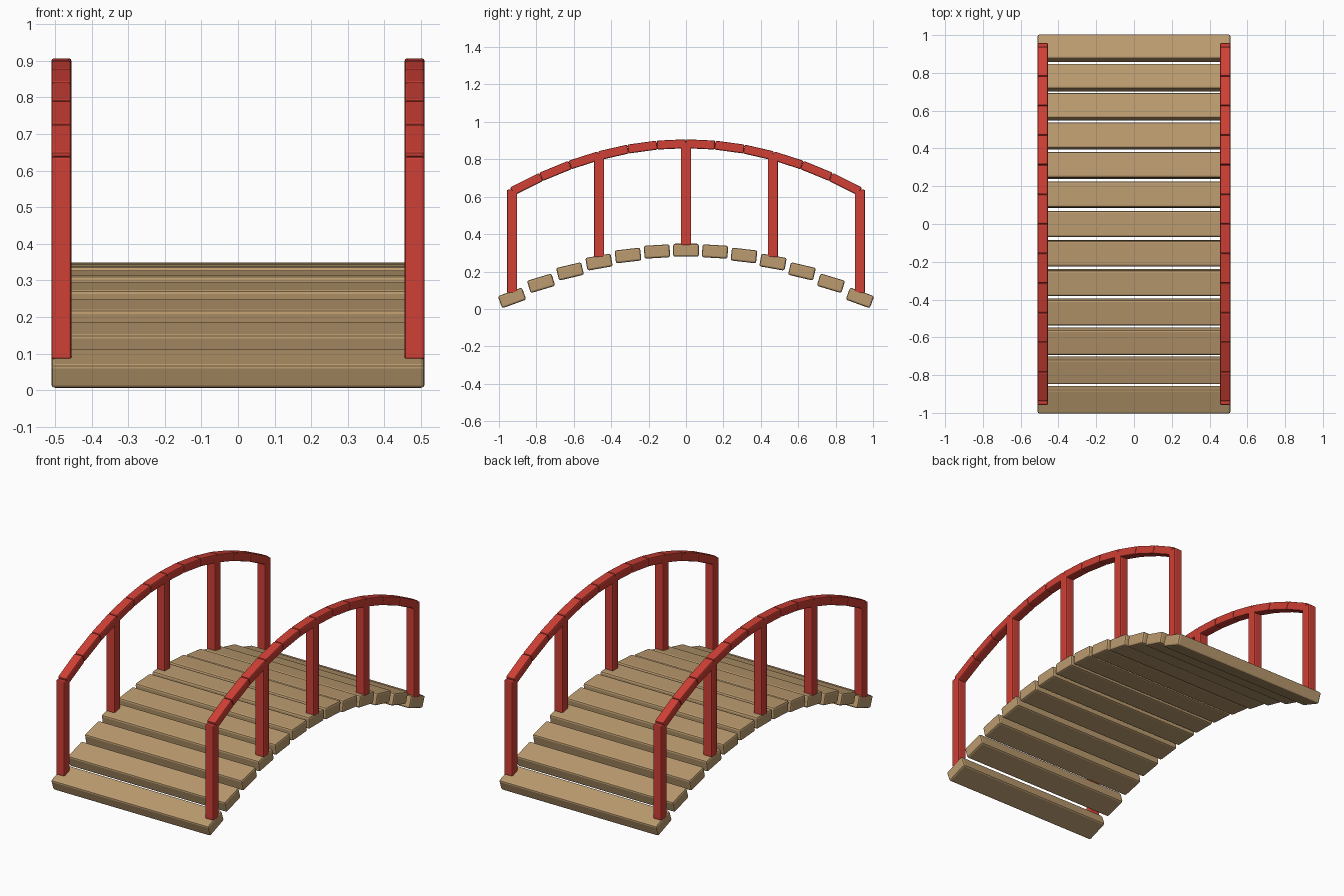
import bpy
from math import atan2, hypot, radians
from mathutils import Matrix

if "Cube" in bpy.data.objects:
    bpy.data.objects.remove(bpy.data.objects["Cube"])


def material(name, color):
    m = bpy.data.materials.new(name)
    m.diffuse_color = color
    m.use_nodes = True
    m.node_tree.nodes["Principled BSDF"].inputs["Base Color"].default_value = m.diffuse_color
    return m


WOOD = material("wood", (0.50, 0.33, 0.16, 1))
RED = material("red_paint", (0.62, 0.05, 0.035, 1))
N, END, DROP, TOP, RAIL_UP = 6, 0.93, 0.255, 0.314, 0.569


def deck(i):
    """Point (y, z) of the arch at step i, from -N to N."""
    t = i / N
    return t * END, TOP - DROP * t * t


def block(name, size, center, angle, mat, bevel):
    bpy.ops.mesh.primitive_cube_add(size=1, location=center, rotation=(angle, 0, 0))
    ob = bpy.context.object
    ob.name = name
    ob.data.transform(Matrix.Diagonal((*size, 1)))
    ob.data.materials.append(mat)
    mod = ob.modifiers.new("chamfer", 'BEVEL')
    mod.width = bevel
    mod.segments = 2
    return ob


# Deck planks along the arch
for i in range(-N, N + 1):
    y, z = deck(i)
    block("deck_plank", (1.02, 0.137, 0.069), (0, y, z), radians(-20) * i / N, WOOD, 0.01)

for x in (-0.4825, 0.4825):
    # Posts on every third plank
    for i in range(-N, N + 1, 3):
        y, z = deck(i)
        low, high = z + 0.025, z + RAIL_UP + 0.01
        block("rail_post", (0.055, 0.055, high - low), (x, y, (low + high) / 2), 0, RED, 0.007)
    # Handrail pieces following the arch
    for i in range(-N, N):
        (y0, z0), (y1, z1) = deck(i), deck(i + 1)
        block("handrail_piece", (0.055, hypot(y1 - y0, z1 - z0), 0.048),
              (x, (y0 + y1) / 2, (z0 + z1) / 2 + RAIL_UP),
              atan2(z1 - z0, y1 - y0), RED, 0.007)
